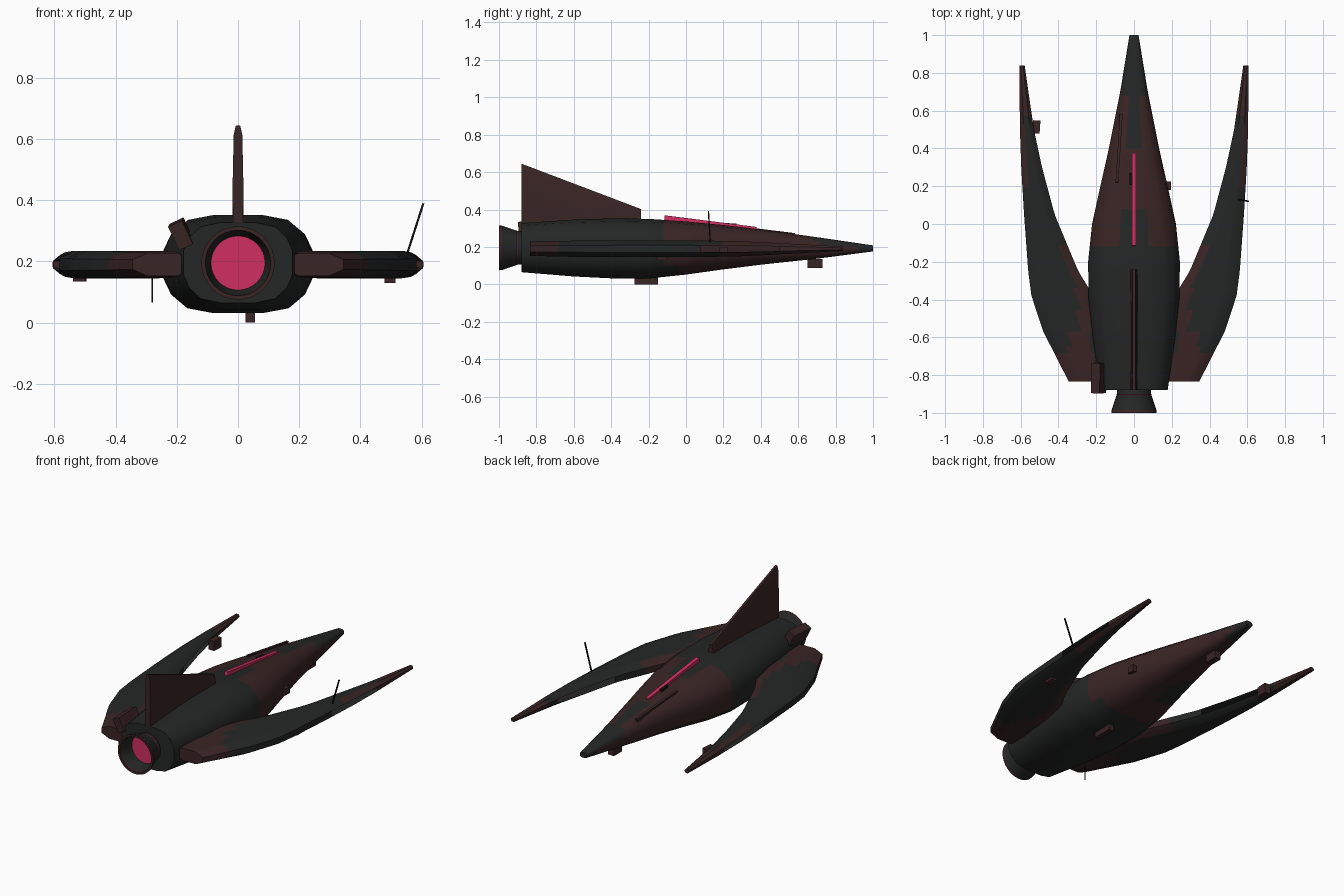
import bpy
import bmesh
import math
from mathutils import Vector

cube = bpy.data.objects.get("Cube")
if cube:
    bpy.data.objects.remove(cube, do_unlink=True)


def material(name, rgb):
    m = bpy.data.materials.new(name)
    m.use_nodes = True
    m.diffuse_color = (*rgb, 1)
    m.node_tree.nodes["Principled BSDF"].inputs["Base Color"].default_value = (*rgb, 1)
    return m


DARK = material("charcoal", (0.018, 0.019, 0.019))
RED = material("dark maroon", (0.042, 0.018, 0.018))
PINK = material("glowing pink", (0.62, 0.028, 0.12))
BLACK = material("black", (0.006, 0.006, 0.006))


def finish(name, bm, mats, rule=None, angle=35, hole=None):
    """Turn a bmesh into an object, painting its faces by a rule on their centres."""
    bmesh.ops.recalc_face_normals(bm, faces=bm.faces[:])
    if hole:
        gone = [f for f in bm.faces if hole(f.calc_center_median(), f.normal)]
        bmesh.ops.delete(bm, geom=gone, context='FACES')
    if rule:
        for f in bm.faces:
            f.material_index = int(rule(f.calc_center_median()))
    me = bpy.data.meshes.new(name)
    bm.to_mesh(me)
    bm.free()
    for m in mats:
        me.materials.append(m)
    ob = bpy.data.objects.new(name, me)
    bpy.context.collection.objects.link(ob)
    bpy.ops.object.select_all(action='DESELECT')
    ob.select_set(True)
    bpy.context.view_layer.objects.active = ob
    bpy.ops.object.shade_smooth_by_angle(angle=math.radians(angle))
    return ob


def loft(rings, caps=True):
    bm = bmesh.new()
    loops = [[bm.verts.new(p) for p in ring] for ring in rings]
    for a, b in zip(loops, loops[1:]):
        for i in range(len(a)):
            j = (i + 1) % len(a)
            bm.faces.new((a[i], a[j], b[j], b[i]))
    if caps:
        bm.faces.new(loops[0])
        bm.faces.new(loops[-1])
    return bm


def sample(table, y):
    """Interpolate the rows of a station table at a given y."""
    for a, b in zip(table, table[1:]):
        if y <= b[0]:
            t = (y - a[0]) / (b[0] - a[0])
            return [u + (v - u) * t for u, v in zip(a, b)][1:]
    return list(table[-1][1:])


def steps(start, end, n):
    return [start + (end - start) * i / n for i in range(n + 1)]


# Fuselage: y, half width, bottom, top
HULL = [(-0.88, .178, .065, .327), (-0.6, .218, .042, .346), (-0.4, .24, .032, .352),
        (-0.2, .243, .031, .35), (0, .222, .052, .336), (.2, .178, .08, .317),
        (.4, .133, .105, .293), (.7, .073, .137, .252), (1, .024, .176, .208)]
QUARTER = [(1, .3), (.9, .62), (.68, .9), (.33, 1), (.12, 1)]
UPPER = QUARTER + [(-x, z) for x, z in reversed(QUARTER)]
SECTION = UPPER + [(-x, -z) for x, z in UPPER]


def hull_ring(y):
    w, lo, hi = sample(HULL, y)
    mid, h = (lo + hi) / 2, (hi - lo) / 2
    return [(x * w, y, mid + z * h) for x, z in SECTION]


def hull_paint(c):
    w, lo, hi = sample(HULL, c.y)
    s, v = c.x / w, (c.z - lo) / (hi - lo)
    if v > 0.85:
        if c.y < 0.06:
            return c.y > -0.12 and abs(s) > 0.45
        return c.y < 0.38 or (c.y < 0.68 and abs(s) > 0.5)
    if v < 0.15:
        return -0.05 < c.y < 0.85 and not (s < 0 and 0.15 < c.y < 0.4)
    return -0.12 < c.y < (0.9 if v < 0.6 else 0.72)


finish("fuselage", loft([hull_ring(y) for y in steps(-0.88, 1, 47)]), [DARK, RED], hull_paint)


# Engine nozzle, its rim and the glowing core
def circle(r, y, n=32):
    return [(r * math.cos(math.tau * i / n), y, .195 + r * math.sin(math.tau * i / n))
            for i in range(n)]


finish("engine_nozzle", loft([circle(r, y) for r, y in
       [(.088, -.87), (.09, -.9), (.119, -.985), (.106, -.985), (.088, -.905)]], False), [DARK])
finish("nozzle_rim", loft([circle(r, y) for r, y in
       [(.118, -.983), (.12, -1), (.107, -1), (.105, -.983)]], False), [RED])
finish("engine_glow", loft([circle(.092, -.9), circle(.089, -.907)]), [PINK])

# Tail fin with a tapered section
fin = []
for y, top in ((-0.88, .645), (-0.24, .402)):
    side = [(.016, .3), (.018, .3 + (top - .3) * .4), (.014, top - .03), (.007, top)]
    fin.append([(x, y, z) for x, z in side] + [(-x, y, z) for x, z in reversed(side)])
finish("tail_fin", loft(fin), [RED])

# Forward-swept wings: y, inner x, outer x, half height
WING = [(-0.835, .15, .345, .038), (-0.57, .15, .48, .044), (-0.38, .215, .543, .045),
        (-0.25, .295, .56, .045), (.05, .42, .582, .045), (.3, .487, .597, .04),
        (.5, .53, .604, .03), (.84, .579, .607, .012)]


def wing_ring(y, side):
    a, b, h = sample(WING, y)
    inset = min(.05, (b - a) * .28)
    xs = steps(a + inset, b - inset, 6)
    top = [(a, .42)] + [(x, 1) for x in xs] + [(b, .42)]
    pts = top + [(x, -z) for x, z in reversed(top)]
    return [(side * x, y, .19 + z * h) for x, z in pts]


def wing_paint(c):
    a, b, h = sample(WING, c.y)
    x = abs(c.x)
    tip = c.y > 0.58 or (c.y > 0.18 and x > b - 0.025)
    root = c.y < -0.7 or (c.y < -0.55 and x > .22 and x < .34)
    seam = -0.56 < c.y < -0.1 and x < max(.3, a + .035)
    return tip or root or seam


def wing_slot(c, n):
    return 0.08 < c.y < 0.48 and abs(c.z - .19) < .004 and abs(n.x) > .6


for label, s in (("left", 1), ("right", -1)):
    finish(label + "_wing", loft([wing_ring(y, s) for y in steps(-0.835, .84, 44)]),
           [DARK, RED], wing_paint, 40, wing_slot)


# Small boxes and strips laid between two points
def bar(name, start, end, width, height, mat, roll=0):
    a, b = Vector(start), Vector(end)
    d = (b - a).normalized()
    up = Vector((0, 0, 1)) if abs(d.z) < .8 else Vector((0, 1, 0))
    u = d.cross(up).normalized()
    v = u.cross(d)
    u, v = (u * math.cos(roll) + v * math.sin(roll),
            v * math.cos(roll) - u * math.sin(roll))
    rings = [[p + u * (i * width / 2) + v * (j * height / 2)
              for i, j in ((-1, -1), (1, -1), (1, 1), (-1, 1))] for p in (a, b)]
    return finish(name, loft(rings), [mat])


bar("dorsal_light", (0, -.115, .357), (0, .375, .295), .022, .024, PINK)
bar("dorsal_rail", (-.09, .22, .306), (-.068, .58, .262), .015, .024, RED)
bar("dorsal_sensor", (-.017, .21, .32), (-.017, .27, .316), .016, .016, BLACK)
bar("side_sensor", (.178, .18, .18), (.178, .225, .18), .036, .04, RED)
bar("rear_pod", (-.188, -.895, .285), (-.183, -.735, .295), .05, .085, RED, math.radians(25))
bar("belly_pod", (.04, -.275, .018), (.04, -.15, .018), .03, .036, RED)
bar("chin_pod", (0, .65, .112), (0, .73, .112), .04, .048, RED)
bar("right_wing_pod", (-.52, .48, .165), (-.515, .548, .165), .04, .06, RED)
bar("left_wing_pod", (.497, -.16, .143), (.497, -.1, .143), .036, .026, RED)
bar("rear_sensor", (-.195, -.72, .148), (-.195, -.64, .148), .03, .034, BLACK)

# Antennas
bar("upper_antenna", (.553, .13, .225), (.606, .12, .39), .007, .007, BLACK)
bar("lower_antenna", (-.28, -.76, .16), (-.28, -.76, .066), .005, .005, BLACK)
